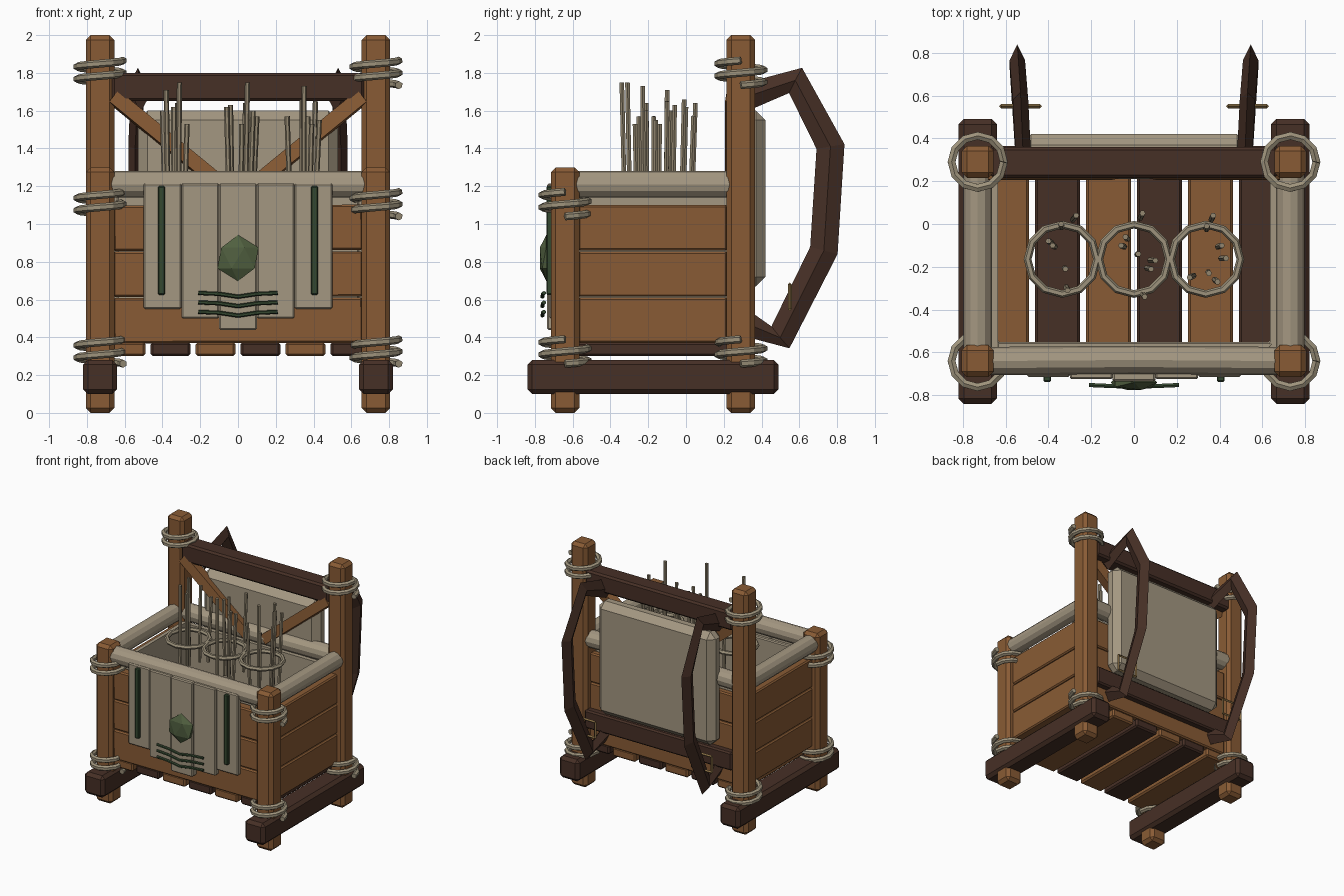
import bpy, bmesh, math, random
from mathutils import Vector, Matrix

if "Cube" in bpy.data.objects:
    bpy.data.objects.remove(bpy.data.objects["Cube"])

random.seed(4)


def mat(name, rgb):
    m = bpy.data.materials.new(name)
    m.diffuse_color = (*rgb, 1)
    m.use_nodes = True
    m.node_tree.nodes["Principled BSDF"].inputs["Base Color"].default_value = m.diffuse_color
    return m


WOOD = mat("warm_wood", (0.25, 0.105, 0.035))
DARK = mat("dark_wood", (0.062, 0.029, 0.019))
CLOTH = mat("cloth", (0.37, 0.31, 0.22))
ROPE = mat("rope", (0.34, 0.29, 0.20))
STICK = mat("stick_wood", (0.29, 0.24, 0.16))
GREEN = mat("green", (0.08, 0.115, 0.05))
DEEP = mat("deep_green", (0.035, 0.065, 0.03))
BRASS = mat("brass", (0.25, 0.16, 0.06))


def finish(name, bm, material):
    bmesh.ops.recalc_face_normals(bm, faces=bm.faces)
    me = bpy.data.meshes.new(name)
    bm.to_mesh(me)
    bm.free()
    me.materials.append(material)
    ob = bpy.data.objects.new(name, me)
    bpy.context.collection.objects.link(ob)
    return ob


def box(name, x, y, z, material, bevel=0.01, rot=0.0):
    """Chamfered box from (min, max) ranges, optionally turned about y."""
    bm = bmesh.new()
    bmesh.ops.create_cube(bm, size=1)
    bmesh.ops.scale(bm, verts=bm.verts, vec=(x[1] - x[0], y[1] - y[0], z[1] - z[0]))
    if bevel:
        bmesh.ops.bevel(bm, geom=bm.edges[:], offset=bevel, segments=1, affect='EDGES')
    c = Vector((sum(x) / 2, sum(y) / 2, sum(z) / 2))
    bmesh.ops.transform(bm, verts=bm.verts,
                        matrix=Matrix.Translation(c) @ Matrix.Rotation(rot, 4, 'Y'))
    return finish(name, bm, material)


def sweep(name, path, a, b, sides, material, ref=(0, 0, 1)):
    """Elliptical section (a along ref, b across it) swept along a path."""
    path, ref = [Vector(p) for p in path], Vector(ref)
    bm, rings = bmesh.new(), []
    for i, p in enumerate(path):
        t = (path[min(i + 1, len(path) - 1)] - path[max(i - 1, 0)]).normalized()
        n = (ref - t * ref.dot(t)).normalized()
        m = t.cross(n)
        angles = [2 * math.pi * k / sides for k in range(sides)]
        rings.append([bm.verts.new(p + n * a * math.cos(u) + m * b * math.sin(u)) for u in angles])
    for r, q in zip(rings, rings[1:]):
        for k in range(sides):
            j = (k + 1) % sides
            bm.faces.new((r[k], r[j], q[j], q[k]))
    bm.faces.new(rings[0])
    bm.faces.new(rings[-1])
    return finish(name, bm, material)


def rope(x, y, z):
    """Two turns of rope around a post."""
    pts = []
    for i in range(25):
        u = 2 * math.pi * i / 12
        pts.append((x + 0.122 * math.cos(u), y + 0.122 * math.sin(u), z + 0.065 * i / 12))
    sweep("rope_lashing", pts, 0.021, 0.021, 6, ROPE)


# Frame: posts, skids, lashings
for s in (-1, 1):
    px = s * 0.73
    xr = (px - 0.075, px + 0.075)
    box("front_post", xr, (-0.715, -0.565), (0, 1.3), WOOD, 0.025)
    box("back_post", xr, (0.215, 0.365), (0, 2), WOOD, 0.025)
    box("skid", (px - 0.09, px + 0.09), (-0.84, 0.49), (0.1, 0.28), DARK, 0.025)
    for y, z in ((-0.64, 0.26), (-0.64, 1.04), (0.29, 0.26), (0.29, 1.735)):
        rope(px, y, z)

# Floor slats
for i in range(6):
    c = -0.595 + 0.238 * i
    box("floor_slat", (c - 0.105, c + 0.105), (-0.67, 0.3), (0.3, 0.375),
        DARK if i % 2 else WOOD, 0.012)

# Wall planks
for z in ((0.37, 0.61), (0.615, 0.855), (0.86, 1.1)):
    def tilt():
        return random.uniform(-0.004, 0.004)
    box("front_plank", (-0.66, 0.66), (-0.68, -0.6), z, WOOD, 0.01, tilt())
    box("back_plank", (-0.66, 0.66), (0.25, 0.31), z, WOOD, 0.01, tilt())
    for s in (-1, 1):
        box("side_plank", (s * 0.715 - 0.04, s * 0.715 + 0.04), (-0.57, 0.22), z, WOOD)

# Cloth lining inside the walls
for s in (-1, 1):
    box("side_lining", (s * 0.65 - 0.015, s * 0.65 + 0.015), (-0.58, 0.24), (0.37, 1.15), CLOTH, 0)
box("front_lining", (-0.64, 0.64), (-0.59, -0.55), (0.37, 1.15), CLOTH, 0.008)
box("back_lining", (-0.64, 0.64), (0.215, 0.25), (0.37, 1.15), CLOTH, 0)

# Rolled cloth rim
sweep("front_roll", [(-0.68, -0.64, 1.21), (0, -0.635, 1.21), (0.68, -0.64, 1.21)],
      0.07, 0.066, 12, CLOTH)
sweep("back_roll", [(-0.68, 0.29, 1.21), (0, 0.275, 1.21), (0.68, 0.29, 1.21)],
      0.07, 0.066, 12, CLOTH)
for s in (-1, 1):
    sweep("side_roll", [(s * 0.73, -0.6, 1.21), (s * 0.73, 0.25, 1.21)], 0.07, 0.066, 12, CLOTH)

# Back frame: bars, diagonal braces, padding
box("top_bar", (-0.67, 0.67), (0.215, 0.36), (1.65, 1.8), DARK, 0.015)
box("lower_bar", (-0.67, 0.67), (0.27, 0.365), (0.5, 0.65), DARK, 0.012)
for s in (-1, 1):
    sweep("diagonal_brace", [(s * 0.66, 0.25, 1.675), (s * 0.08, 0.25, 1.2)],
          0.055, 0.055, 4, WOOD, (0, 1, 1))
box("back_pad", (-0.53, 0.53), (0.27, 0.42), (0.67, 1.6), CLOTH, 0.05)

# Carrying straps and buckles
for s in (-1, 1):
    pts = [(0.515, 0.28, 1.66), (0.53, 0.58, 1.76), (0.545, 0.765, 1.41),
           (0.545, 0.73, 0.86), (0.53, 0.5, 0.4), (0.515, 0.28, 0.49)]
    sweep("carry_strap", [(s * x, y, z) for x, y, z in pts], 0.036, 0.075, 4, DARK, (1, 0, 0))
    ends = [(-0.09, -0.065), (0.09, -0.065), (0.09, 0.065), (-0.09, 0.065)]
    for (x0, z0), (x1, z1) in zip(ends, ends[1:] + ends[:1]):
        sweep("strap_buckle", [(s * 0.53 + x0, 0.55, 0.615 + z0), (s * 0.53 + x1, 0.55, 0.615 + z1)],
              0.01, 0.01, 4, BRASS, (0, 1, 0))

# Front cloth apron with stepped strips
for c, low, front in ((0, 0.44, -0.735), (0.2, 0.5, -0.725), (-0.2, 0.5, -0.725),
                      (0.4, 0.55, -0.715), (-0.4, 0.55, -0.715)):
    box("apron_strip", (c - 0.1, c + 0.1), (front, -0.675), (low, 1.215), CLOTH, 0.008)
for s in (-1, 1):
    box("apron_stripe", (s * 0.405 - 0.018, s * 0.405 + 0.018), (-0.738, -0.705),
        (0.625, 1.2), DEEP, 0.006)
for z in (0.615, 0.565, 0.515):
    pts = [(-0.21, -0.752, z + 0.02), (-0.1, -0.757, z + 0.015), (0, -0.76, z),
           (0.1, -0.757, z + 0.015), (0.21, -0.752, z + 0.02)]
    sweep("apron_curve", pts, 0.011, 0.011, 6, DEEP)

# Faceted gem on the apron
bm = bmesh.new()
bmesh.ops.create_icosphere(bm, subdivisions=1, radius=0.122)
bmesh.ops.scale(bm, verts=bm.verts, vec=(1, 0.33, 1))
bmesh.ops.translate(bm, verts=bm.verts, vec=(0, -0.74, 0.82))
finish("apron_gem", bm, GREEN)

# Holder rings
for x in (-0.335, 0, 0.335):
    bpy.ops.mesh.primitive_torus_add(location=(x, -0.165, 1.25), major_radius=0.162,
                                     minor_radius=0.018, major_segments=12, minor_segments=6)
    bpy.context.object.name = "holder_ring"
    bpy.context.object.data.materials.append(ROPE)

# Sticks: tip x, y, z
tips = [(-0.40, -0.08, 1.60), (-0.38, -0.10, 1.71), (-0.32, -0.21, 1.64), (-0.31, -0.31, 1.75),
        (-0.27, 0.04, 1.53), (-0.34, 0.0, 1.62), (-0.04, -0.06, 1.63), (-0.06, -0.10, 1.62),
        (0.02, -0.14, 1.53), (0.08, -0.21, 1.60), (0.10, -0.17, 1.57), (0.04, 0.05, 1.64),
        (0.05, -0.34, 1.75), (0.37, 0.04, 1.57), (0.41, -0.10, 1.65), (0.35, -0.23, 1.73),
        (0.43, -0.16, 1.55), (0.26, -0.25, 1.57), (0.39, -0.27, 1.53), (0.34, -0.01, 1.66)]
for x, y, z in tips:
    c = min((-0.335, 0, 0.335), key=lambda v: abs(v - x))
    base = (x + (c - x) * 0.25, y + (-0.165 - y) * 0.1, 1.0)
    sweep("bundle_stick", [base, (x, y, z)], 0.014, 0.014, 6, STICK, (1, 0, 0))
